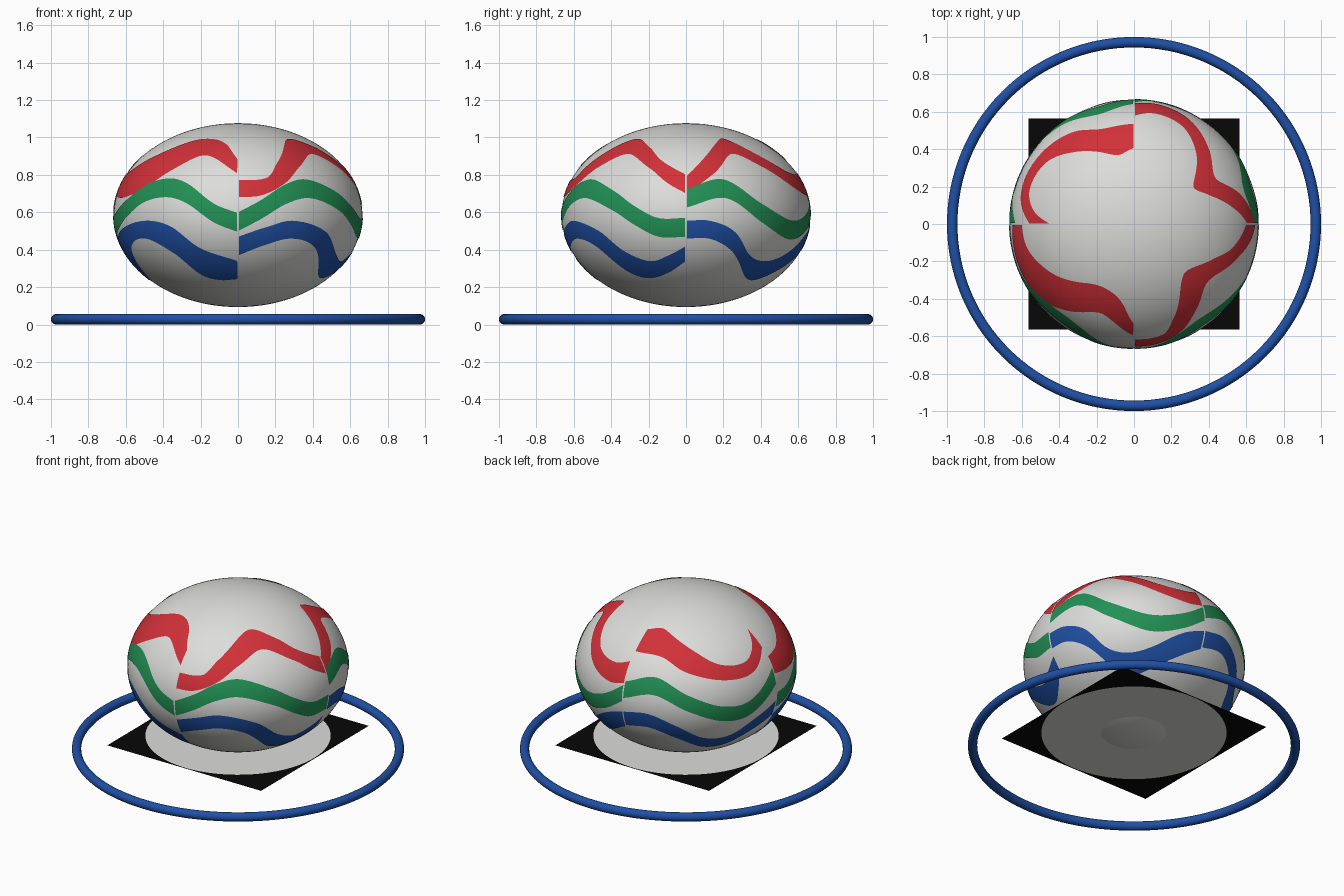
import bpy, bmesh, math

if "Cube" in bpy.data.objects:
    bpy.data.objects.remove(bpy.data.objects["Cube"], do_unlink=True)

RX, RZ, ZC = 0.665, 0.4915, 0.585      # ball radii and centre height
PLATE_Z, PLATE_HALF, DISC_R = 0.115, 0.565, 0.558


def material(name, rgb):
    m = bpy.data.materials.new(name)
    m.use_nodes = True
    m.diffuse_color = (*rgb, 1)
    m.node_tree.nodes["Principled BSDF"].inputs["Base Color"].default_value = (*rgb, 1)
    return m


WHITE = material("white", (0.72, 0.72, 0.70))
RED = material("red", (0.64, 0.03, 0.04))
GREEN = material("green", (0.016, 0.28, 0.09))
BLUE = material("blue", (0.014, 0.08, 0.38))
BLACK = material("black", (0.002, 0.002, 0.002))


def mesh_object(name, bm, mat, smooth=False):
    mesh = bpy.data.meshes.new(name)
    bm.to_mesh(mesh)
    bm.free()
    mesh.materials.append(mat)
    for p in mesh.polygons:
        p.use_smooth = smooth
    ob = bpy.data.objects.new(name, mesh)
    bpy.context.collection.objects.link(ob)
    return ob


def curve(points, t):
    """Smooth interpolation through (angle, height) points."""
    n = len(points)

    def slope(k):
        a, b = points[max(k - 1, 0)], points[min(k + 1, n - 1)]
        return (b[1] - a[1]) / (b[0] - a[0])
    k = 0
    while k < n - 2 and t > points[k + 1][0]:
        k += 1
    (t0, y0), (t1, y1) = points[k], points[k + 1]
    h = t1 - t0
    s = (t - t0) / h
    return ((2*s**3 - 3*s*s + 1) * y0 + (s**3 - 2*s*s + s) * h * slope(k)
            + (3*s*s - 2*s**3) * y1 + (s**3 - s*s) * h * slope(k + 1))


def band(name, start, low, high, mat):
    """Painted strip over one quarter of the ball, between two wavy edges."""
    bm = bmesh.new()
    cols, rows = 60, 8
    grid = []
    for i in range(cols + 1):
        t = 0.4 + 89.2 * i / cols
        a = math.radians(start + t)
        z0, z1 = curve(low, t), curve(high, t)
        col = []
        for j in range(rows + 1):
            u = (z0 + (z1 - z0) * j / rows - ZC) / RZ
            r = math.sqrt(max(0, 1 - u * u)) * (RX + 0.003)
            col.append(bm.verts.new((r * math.cos(a), r * math.sin(a),
                                     ZC + u * (RZ + 0.003))))
        grid.append(col)
    for i in range(cols):
        for j in range(rows):
            bm.faces.new((grid[i][j], grid[i+1][j], grid[i+1][j+1], grid[i][j+1]))
    mesh_object(name, bm, mat, True)


# Ball
bm = bmesh.new()
bmesh.ops.create_uvsphere(bm, u_segments=128, v_segments=64, radius=1)
ball = mesh_object("ball", bm, WHITE, True)
ball.scale = (RX, RX, RZ)
ball.location.z = ZC

# Floor ring
bpy.ops.mesh.primitive_torus_add(major_radius=0.972, minor_radius=0.028,
                                 major_segments=128, minor_segments=20,
                                 location=(0, 0, 0.028))
ring = bpy.context.object
ring.name = "floor_ring"
ring.data.materials.append(BLUE)
for p in ring.data.polygons:
    p.use_smooth = True

# Square base sheet: black corners around a white disc
N = 96
inner, outer = [], []
bm, disc = bmesh.new(), bmesh.new()
rim = []
for i in range(N):
    a = 2 * math.pi * i / N
    c, s = math.cos(a), math.sin(a)
    k = PLATE_HALF / max(abs(c), abs(s))
    inner.append(bm.verts.new((DISC_R * c, DISC_R * s, PLATE_Z)))
    outer.append(bm.verts.new((k * c, k * s, PLATE_Z)))
    rim.append(disc.verts.new((DISC_R * c, DISC_R * s, PLATE_Z)))
for i in range(N):
    j = (i + 1) % N
    bm.faces.new((inner[i], outer[i], outer[j], inner[j]))
disc.faces.new(rim)
mesh_object("base_sheet_corners", bm, BLACK)
mesh_object("base_sheet_disc", disc, WHITE)

# Wavy bands: (low edge, high edge) for each quarter, angle in degrees and height
Q = {"back_left": 0, "back_right": 90, "front_right": 180, "front_left": 270}
red = {
    "back_left": ([(0, .70), (15, .81), (29, .91), (45, .845), (65, .73), (80, .69), (90, .71)],
                  [(0, .79), (12, .90), (22, .965), (33, .99), (50, .90), (65, .82), (80, .80), (90, .83)]),
    "back_right": ([(0, .88), (20, .875), (35, .81), (59, .75), (76, .76), (90, .855)],
                   [(0, .975), (13, .99), (25, .965), (40, .91), (56, .835), (72, .82), (82, .87), (90, .95)]),
    "front_right": ([(0, .70), (12, .68), (23, .68), (38, .725), (52, .82), (67, .90), (77, .885), (90, .805)],
                    [(0, .80), (12, .82), (27, .885), (51, .975), (68, .99), (82, .96), (90, .88)]),
    "front_left": ([(0, .68), (11, .69), (23, .75), (35, .84), (52, .91), (71, .83), (81, .755), (90, .70)],
                   [(0, .77), (15, .785), (22, .86), (36, .965), (49, .99), (66, .94), (76, .875), (90, .80)]),
}
green = {
    "back_left": [(0, .725), (19, .775), (37, .65), (54, .565), (65, .56), (78, .61), (90, .70)],
    "back_right": [(0, .72), (18, .775), (37, .68), (55, .60), (70, .60), (90, .74)],
    "front_right": [(0, .58), (10, .59), (27, .675), (41, .755), (55, .78), (66, .745), (79, .645), (90, .595)],
    "front_left": [(0, .60), (10, .66), (23, .745), (36, .775), (54, .71), (66, .63), (77, .57), (90, .57)],
}
blue = {
    "back_left": ([(0, .46), (11, .46), (22, .405), (37, .27), (50, .24), (70, .31), (90, .42)],
                  [(0, .555), (11, .555), (23, .50), (34, .375), (47, .34), (61, .375), (78, .48), (90, .53)]),
    "back_right": ([(0, .43), (15, .45), (30, .38), (45, .29), (60, .28), (75, .36), (90, .43)],
                   [(0, .53), (15, .55), (30, .48), (45, .38), (60, .37), (75, .46), (90, .53)]),
    "front_right": ([(0, .24), (15, .26), (24, .41), (40, .46), (56, .38), (67, .27), (78, .24), (90, .245)],
                    [(0, .43), (20, .51), (42, .555), (57, .525), (71, .41), (90, .34)]),
    "front_left": ([(0, .37), (13, .425), (26, .46), (40, .42), (54, .285), (66, .25), (80, .28), (90, .34)],
                   [(0, .47), (13, .52), (26, .555), (45, .50), (58, .39), (71, .34), (82, .375), (90, .42)]),
}
for q, start in Q.items():
    band("red_band_" + q, start, *red[q], RED)
    band("green_band_" + q, start, [(t, z - 0.1) for t, z in green[q]], green[q], GREEN)
    band("blue_band_" + q, start, *blue[q], BLUE)
